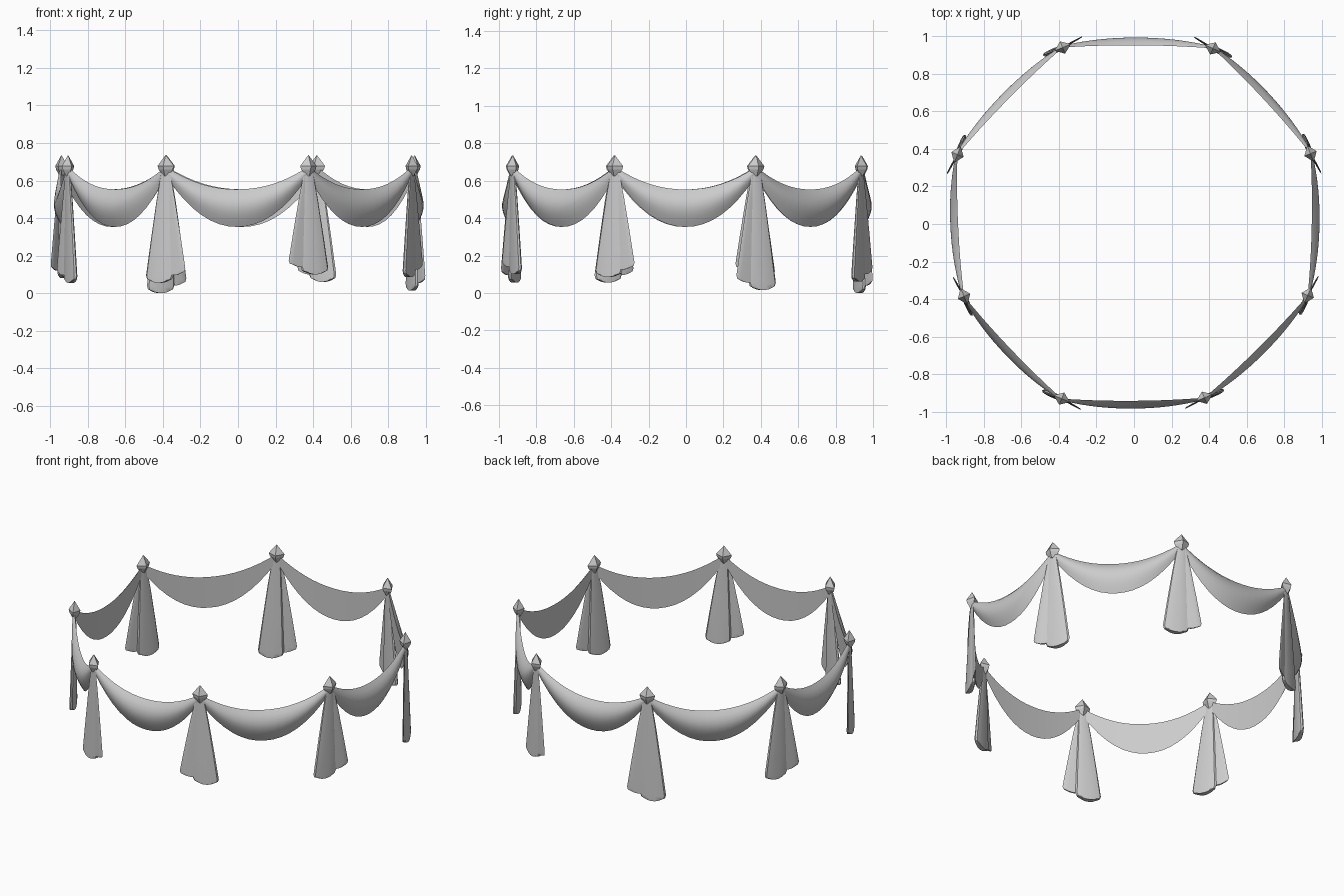
import bpy, math
from mathutils import Vector

cube = bpy.data.objects.get("Cube")
if cube:
    bpy.data.objects.remove(cube)

cloth = bpy.data.materials.new("grey cloth")
cloth.use_nodes = True
cloth.diffuse_color = (0.6, 0.6, 0.6, 1)
cloth.node_tree.nodes["Principled BSDF"].inputs["Base Color"].default_value = (0.6, 0.6, 0.6, 1)


def loft(name, rings, smooth=None):
    """Skin a list of closed rings and cap both ends."""
    n = len(rings[0])
    verts = [p for ring in rings for p in ring]
    faces = [(r * n + i, r * n + (i + 1) % n, (r + 1) * n + (i + 1) % n, (r + 1) * n + i)
             for r in range(len(rings) - 1) for i in range(n)]
    faces += [tuple(range(n))[::-1], tuple(range(len(verts) - n, len(verts)))]
    mesh = bpy.data.meshes.new(name)
    mesh.from_pydata(verts, [], faces)
    mesh.materials.append(cloth)
    obj = bpy.data.objects.new(name, mesh)
    bpy.context.collection.objects.link(obj)
    bpy.ops.object.select_all(action="DESELECT")
    obj.select_set(True)
    bpy.context.view_layer.objects.active = obj
    bpy.ops.object.mode_set(mode="EDIT")
    bpy.ops.mesh.select_all(action="SELECT")
    bpy.ops.mesh.normals_make_consistent(inside=False)
    bpy.ops.object.mode_set(mode="OBJECT")
    if smooth:
        bpy.ops.object.shade_smooth_by_angle(angle=math.radians(smooth))
    return obj


def swag(a, b):
    """Sagging cloth between two posts: rounded outside, flat inside."""
    out = Vector((b.y - a.y, a.x - b.x, 0)).normalized()
    rings, steps, bands = [], 16, 8
    for k in range(steps + 1):
        u = 2 * k / steps - 1
        sag = 1 - abs(u) ** 2.1
        top, low = 0.675 - 0.122 * sag, 0.625 - 0.272 * sag
        base = a.lerp(b, k / steps) + out * 0.014 * sag
        ring = []
        for j in range(bands + 1):
            v = j / bands
            bulge = (0.01 + 0.032 * sag) * math.sin(math.pi * v ** 0.85)
            ring.append(base + out * bulge + Vector((0, 0, top + (low - top) * v)))
        rings.append(ring)
    loft("swag", rings, 40)


def flap(name, post, t, n, left, right, bottom, depth, out):
    """Flattened hanging cloth that widens to a rounded hem."""
    rings = []
    top = 0.665
    for h, trim in ((0, 0), (0.3, 0), (0.65, 0), (0.955, 0), (0.985, 0.008), (1, 0.03)):
        grow = h ** 0.9
        l = -0.022 + (left + 0.022) * grow + trim
        r = 0.022 + (right - 0.022) * grow - trim
        ring = []
        for i in range(14):
            a = 2 * math.pi * i / 14
            c, s = math.cos(a), math.sin(a)
            across = (l + r) / 2 + (r - l) / 2 * c
            away = out * h + depth * (0.5 + 0.5 * h) * math.copysign(abs(s) ** 0.6, s)
            # hem hangs a little lower in the middle
            z = top + (bottom - top) * h + 0.012 * h * c * c
            ring.append(post + t * across + n * away + Vector((0, 0, z)))
        rings.append(ring)
    loft(name, rings, 35)


def knot(post, t, n):
    """Small faceted finial over the gathered cloth."""
    rings = []
    for z, w in ((0.735, 0.001), (0.678, 0.047), (0.66, 0.042), (0.625, 0.016)):
        rings.append([post + t * w * x + n * w * 0.75 * y + Vector((0, 0, z))
                      for x, y in ((1, 0), (0, 1), (-1, 0), (0, -1))])
    loft("knot", rings)


# posts counter-clockwise: x, y, hem height of the long flap
layout = [(-0.385, -0.93, 0.055), (0.375, -0.925, 0.10), (0.925, -0.38, 0.085), (0.94, 0.375, 0.015),
          (0.42, 0.935, 0.06), (-0.38, 0.94, 0), (-0.94, 0.37, 0.08), (-0.905, -0.385, 0.055)]
posts = [Vector((x, y, 0)) for x, y, hem in layout]

for i, post in enumerate(posts):
    swag(post, posts[(i + 1) % len(posts)])
    n = post.normalized()
    t = Vector((-n.y, n.x, 0)) * (1 if i % 2 == 0 else -1)
    hem = layout[i][2]
    flap("long_drape", post, t, n, -0.117, 0.045, hem, 0.015, 0.0)
    tilt = (t + n * 0.12).normalized()
    flap("short_drape", post, tilt, n, -0.03, 0.124, hem + 0.04, 0.005, 0.0)
    knot(post, t, n)
